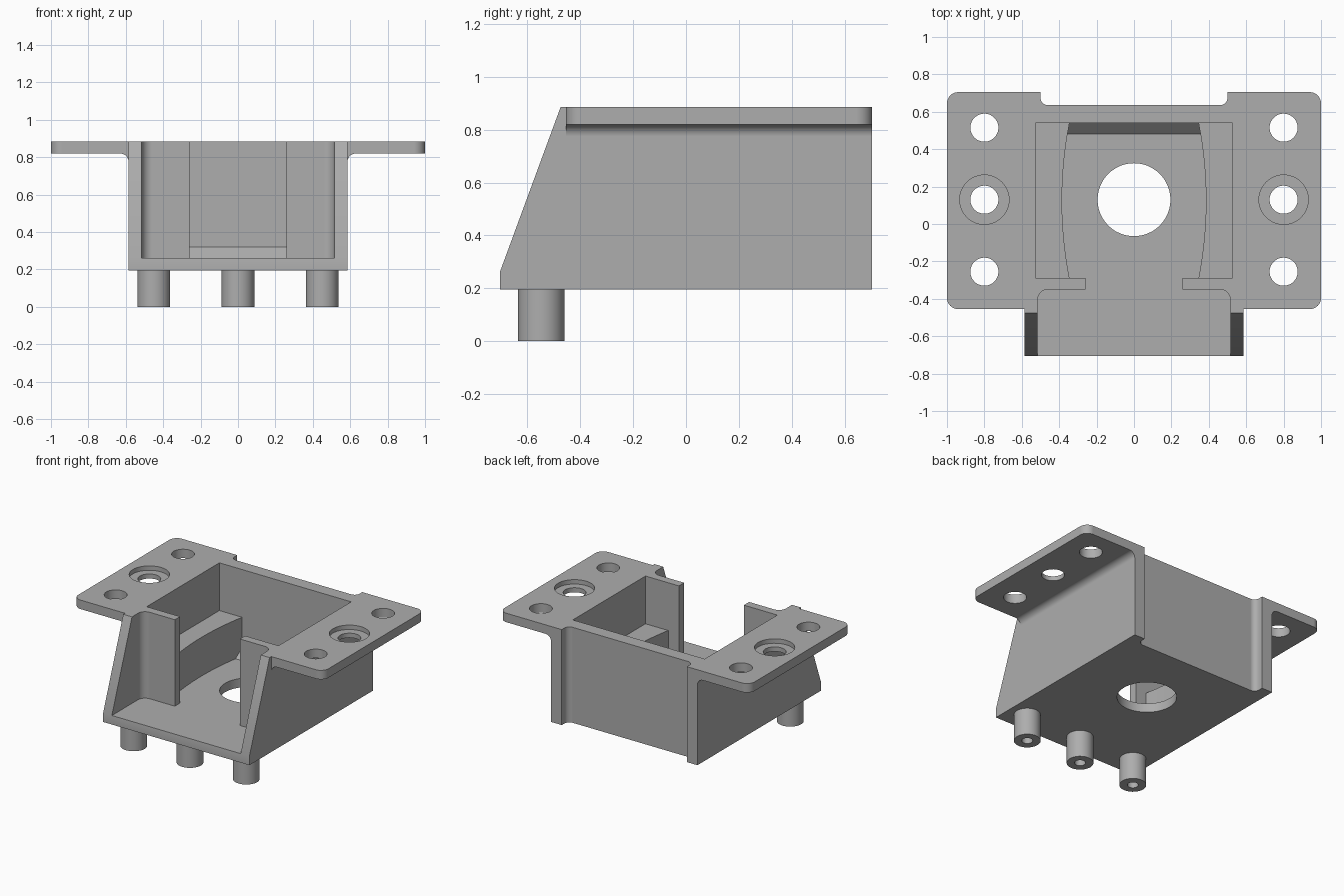
import bpy, bmesh, math
from mathutils import Vector

if "Cube" in bpy.data.objects:
    bpy.data.objects.remove(bpy.data.objects["Cube"])

grey = bpy.data.materials.new("plain_grey")
grey.use_nodes = True
tone = (0.42, 0.42, 0.42, 1)
grey.diffuse_color = tone
grey.node_tree.nodes["Principled BSDF"].inputs["Base Color"].default_value = tone

TOP, BASE, FLOOR = 0.885, 0.195, 0.26
MID_Y = 0.13


def prism(name, outline, axis, start, end):
    """Extrude a 2D outline along an axis (the outline uses the other two)."""
    def place(p, d):
        return {"x": (d, *p), "y": (p[0], d, p[1]), "z": (*p, d)}[axis]
    bm = bmesh.new()
    face = bm.faces.new([bm.verts.new(place(p, start)) for p in outline])
    ext = bmesh.ops.extrude_face_region(bm, geom=[face])
    shift = Vector(place((0, 0), end - start))
    bmesh.ops.translate(bm, vec=shift,
                        verts=[v for v in ext["geom"] if isinstance(v, bmesh.types.BMVert)])
    bmesh.ops.recalc_face_normals(bm, faces=bm.faces)
    mesh = bpy.data.meshes.new(name)
    bm.to_mesh(mesh)
    bm.free()
    mesh.materials.append(grey)
    obj = bpy.data.objects.new(name, mesh)
    bpy.context.collection.objects.link(obj)
    return obj


def arc(cx, cy, r, a0, a1, n=8):
    angles = [math.radians(a0 + (a1 - a0) * i / n) for i in range(n + 1)]
    return [(cx + r * math.cos(a), cy + r * math.sin(a)) for a in angles]


def disc(name, x, y, r, z0, z1):
    return prism(name, arc(x, y, r, 0, 352.5, 47), "z", z0, z1)


def rect(x0, y0, x1, y1):
    return [(x0, y0), (x1, y0), (x1, y1), (x0, y1)]


def both(half):
    """Close a right-hand outline with its mirror image."""
    return half + [(-x, y) for x, y in reversed(half)]


def combine(target, tool, operation="DIFFERENCE"):
    mod = target.modifiers.new("combine", "BOOLEAN")
    mod.operation, mod.solver, mod.object = operation, "EXACT", tool
    bpy.context.view_layer.objects.active = target
    bpy.ops.object.modifier_apply(modifier=mod.name)
    bpy.data.objects.remove(tool)


def smooth(obj):
    bpy.ops.object.select_all(action="DESELECT")
    obj.select_set(True)
    bpy.context.view_layer.objects.active = obj
    bpy.ops.object.shade_smooth_by_angle(angle=math.radians(30))
    mod = obj.modifiers.new("even_normals", "WEIGHTED_NORMAL")
    mod.keep_sharp = True


# Housing block with the filleted recess along its back
back = arc(0.46, 0.675, 0.04, -90, 0)
housing = prism("housing", both(list(reversed(back + [(0.5, 0.705), (0.585, 0.705),
                                                      (0.585, -0.705)]))), "z", BASE, TOP)

# Mounting flanges with the fillet underneath and rounded outer corners
for side in (1, -1):
    section = [(0.555, TOP), (1, TOP), (1, 0.82)] + arc(0.63, 0.775, 0.045, 90, 180)
    section += [(0.555, 0.775)]
    flange = prism("flange", [(side * x, z) for x, z in section], "y", -0.455, 0.705)
    bm = bmesh.new()
    bm.from_mesh(flange.data)
    corners = [e for e in bm.edges if all(abs(v.co.x) > 0.99 for v in e.verts)
               and abs(e.verts[0].co.z - e.verts[1].co.z) > 0.01]
    bmesh.ops.bevel(bm, geom=corners, offset=0.06, segments=8, profile=0.5, affect="EDGES")
    bm.to_mesh(flange.data)
    bm.free()
    combine(housing, flange, "UNION")

# Upper cavity, and the lower one with bowed sides
combine(housing, prism("cavity", rect(-0.527, -0.29, 0.527, 0.54), "z", 0.54, 1))
bow = []
for i in range(17):
    t = i / 8 - 1
    bow.append((0.345 + 0.04 * (1 - t * t), 0.125 + 0.415 * t))
combine(housing, prism("bowed_cavity", both(bow), "z", FLOOR, 0.6))

# Front bay with filleted corners, and the opening between the two tabs
bay = [(0.515, -0.8)] + arc(0.46, -0.405, 0.055, 0, 90)
combine(housing, prism("front_bay", both(bay), "z", FLOOR, 1))
combine(housing, prism("front_opening", rect(-0.26, -0.4, 0.26, -0.25), "z", FLOOR, 1))

# Sloped front edges of the side walls
slope = [(-0.705, FLOOR), (-0.475, TOP), (-0.475, 1), (-0.9, 1), (-0.9, FLOOR)]
combine(housing, prism("front_slope", slope, "x", -0.7, 0.7))

# Sloped strip at the foot of the back wall
strip = [(0.48, FLOOR), (0.54, 0.32), (0.57, 0.32), (0.57, 0.23), (0.48, 0.23)]
combine(housing, prism("back_strip", strip, "x", -0.37, 0.37), "UNION")

# Floor hole, flange holes and counterbores
combine(housing, disc("floor_hole", 0, MID_Y, 0.195, 0.1, 0.4))
for x in (-0.8, 0.8):
    for step in (-1, 0, 1):
        combine(housing, disc("screw_hole", x, MID_Y + 0.385 * step, 0.075, 0.7, 1))
    combine(housing, disc("counterbore", x, MID_Y, 0.132, 0.853, 1))
smooth(housing)

# Hollow pins under the front
for name, x in (("right_pin", -0.45), ("middle_pin", 0), ("left_pin", 0.45)):
    pin = disc(name, x, -0.548, 0.0875, 0, BASE)
    combine(pin, disc("pin_bore", x, -0.548, 0.036, -0.1, 0.16))
    smooth(pin)
